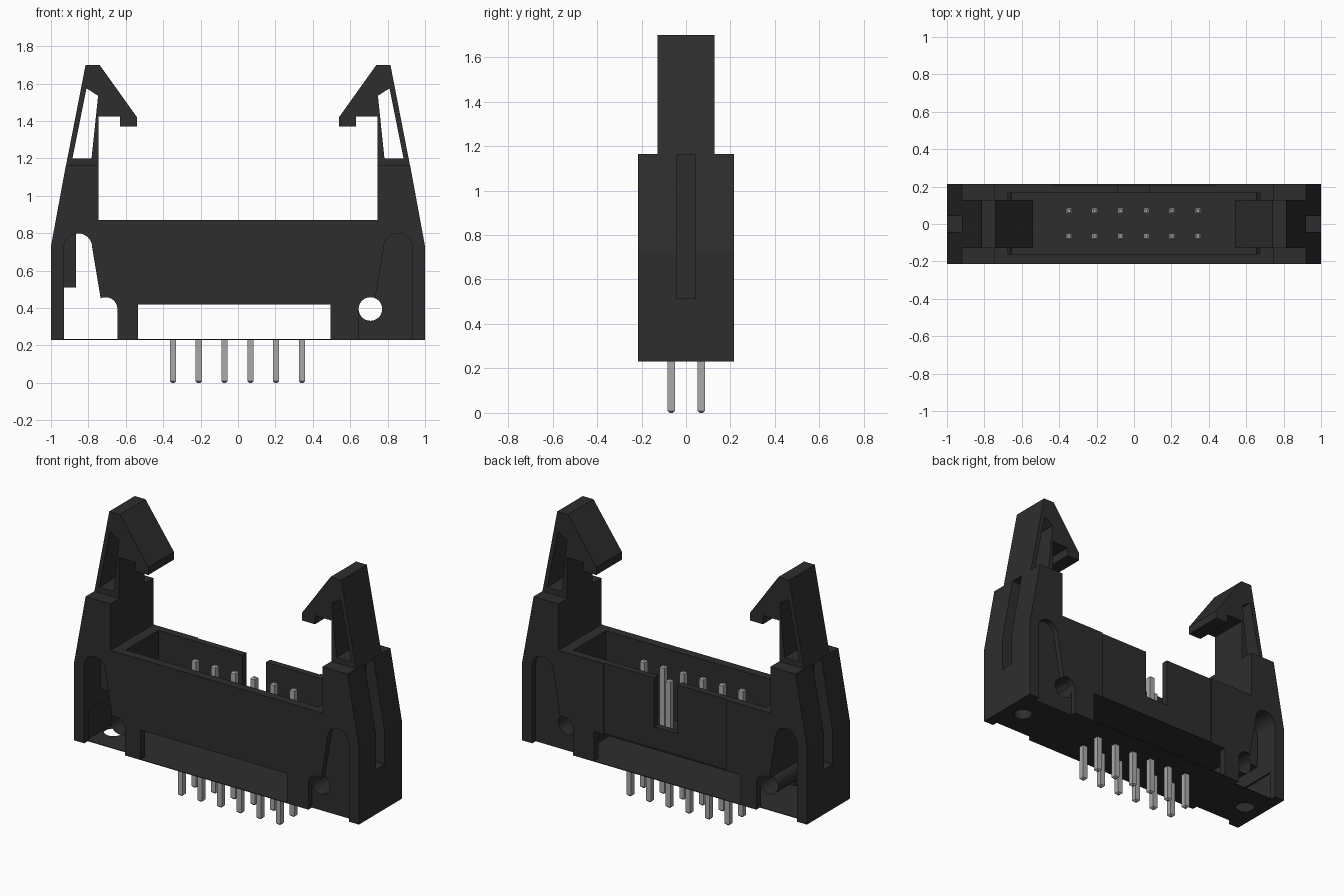
import bpy, bmesh
from math import cos, sin, radians
from mathutils import Matrix

if "Cube" in bpy.data.objects:
    bpy.data.objects.remove(bpy.data.objects["Cube"], do_unlink=True)


def material(name, value):
    m = bpy.data.materials.new(name)
    m.use_nodes = True
    colour = (value, value, value, 1)
    m.diffuse_color = colour
    m.node_tree.nodes["Principled BSDF"].inputs["Base Color"].default_value = colour
    return m


BLACK = material("black plastic", 0.027)
METAL = material("pin metal", 0.40)


def finish(name, bm, mat=BLACK):
    bmesh.ops.recalc_face_normals(bm, faces=bm.faces)
    mesh = bpy.data.meshes.new(name)
    bm.to_mesh(mesh)
    bm.free()
    mesh.materials.append(mat)
    ob = bpy.data.objects.new(name, mesh)
    bpy.context.collection.objects.link(ob)
    return ob


def prism(name, outline, y0, y1, side=1, caps=True):
    """Extrude an x-z outline along y, mirrored in x when side is -1."""
    bm = bmesh.new()
    face = bm.faces.new([bm.verts.new((side * x, y0, z)) for x, z in outline])
    new = bmesh.ops.extrude_face_region(bm, geom=[face], use_keep_orig=caps)["geom"]
    moved = [v for v in new if isinstance(v, bmesh.types.BMVert)]
    bmesh.ops.translate(bm, verts=moved, vec=(0, y1 - y0, 0))
    if not caps:
        ends = [f for f in bm.faces if len(f.verts) > 4]
        bmesh.ops.delete(bm, geom=ends, context="FACES_ONLY")
    return finish(name, bm)


def box(name, x0, x1, y0, y1, z0, z1):
    return prism(name, [(x0, z0), (x1, z0), (x1, z1), (x0, z1)], y0, y1)


def arc(cx, cz, r, a0, a1, n):
    angles = [radians(a0 + (a1 - a0) * i / n) for i in range(n + 1)]
    return [(cx + r * cos(a), cz + r * sin(a)) for a in angles]


def cut(target, cutter):
    mod = target.modifiers.new("cut", "BOOLEAN")
    mod.operation, mod.solver, mod.object = "DIFFERENCE", "EXACT", cutter
    bpy.context.view_layer.objects.active = target
    bpy.ops.object.modifier_apply(modifier=mod.name)
    bpy.data.objects.remove(cutter, do_unlink=True)


def slot_cutter(side):
    x0, x1 = sorted((side * 0.87, side * 1.2))
    return box("cutter", x0, x1, -0.043, 0.043, 0.515, 1.3)


# Housing with its two end towers
half = [(1, 0.23), (1, 0.73), (0.92, 1.165), (0.745, 1.165), (0.745, 0.87)]
housing = prism("housing", half + [(-x, z) for x, z in reversed(half)], -0.215, 0.215)

# Socket cavity, stepped back wall and keying notch
cut(housing, box("cutter", -0.675, 0.675, -0.16, 0.165, 0.43, 1.0))
cut(housing, box("cutter", -0.43, 0.43, 0.207, 0.4, 0.425, 1.0))
cut(housing, box("cutter", -0.085, 0.08, 0.1, 0.4, 0.56, 1.0))

# Hollow underside and the open strip at the front and back
cut(housing, box("cutter", -0.94, 0.62, -0.17, 0.17, 0.234, 0.42))
cut(housing, box("cutter", -0.535, 0.495, -0.4, 0.4, 0.234, 0.4201))


def arch(bottom):
    return ([(0.645, bottom), (0.93, bottom)]
            + arc(0.855, 0.725, 0.075, 0, 180, 16)
            + arc(0.708, 0.395, 0.063, 65, 180, 12))


# Arched side recesses, pivot holes, end slots and mounting holes
pivot = arc(0.708, 0.395, 0.063, 0, 350, 35)
for side in (1, -1):
    cut(housing, prism("cutter", arch(0.1), -0.5, -0.18, side))
    cut(housing, prism("cutter", arch(0.1), 0.18, 0.5, side))
    cut(housing, slot_cutter(side))
    bm = bmesh.new()
    bmesh.ops.create_cone(bm, cap_ends=True, segments=32, radius1=0.055, radius2=0.055,
                          depth=0.3, matrix=Matrix.Translation((side * 0.875, 0, 0.25)))
    cut(housing, finish("cutter", bm))
cut(housing, prism("cutter", pivot, -0.5, 0.5))
cut(housing, prism("cutter", arch(0.234), -0.5, 0.5, -1))

# Parts exposed inside the open right end
slot_pocket = box("slot_pocket", -0.95, -0.865, -0.05, 0.05, 0.51, 0.85)
cut(slot_pocket, slot_cutter(-1))
pivot_tube = prism("pivot_tube", pivot, -0.178, 0.178, -1, caps=False)
for p in pivot_tube.data.polygons:
    p.use_smooth = True

# Hooked latches, each with a window through it
hook = [(0.92, 1.16), (0.815, 1.7), (0.74, 1.7), (0.54, 1.42), (0.54, 1.37),
        (0.63, 1.37), (0.63, 1.425), (0.745, 1.425), (0.745, 1.16)]
window = [(0.885, 1.2), (0.81, 1.575), (0.748, 1.535), (0.783, 1.2)]
for side, word in ((1, "left"), (-1, "right")):
    latch = prism(word + "_latch", hook, -0.128, 0.128, side)
    cut(latch, prism("cutter", window, -0.5, 0.5, side))


def pin_part(name, x, y, z0, z1, tip):
    """Square pin with its tip end narrowed."""
    bm = bmesh.new()
    bmesh.ops.create_cube(bm, size=1)
    for v in bm.verts:
        v.co = (x + v.co.x * 0.033, y + v.co.y * 0.033, z1 if v.co.z > 0 else z0)
    ends = [e for e in bm.edges if all(abs(v.co.z - tip) < 1e-4 for v in e.verts)]
    bmesh.ops.bevel(bm, geom=ends, offset=0.009, segments=1, affect="EDGES")
    finish(name, bm, METAL)


# Two rows of six pins
for row, y in enumerate((-0.067, 0.069)):
    for i in range(6):
        x = -0.348 + i * 0.138
        pin_part(f"lower_pin_{row}_{i}", x, y, 0, 0.232, 0)
        pin_part(f"upper_pin_{row}_{i}", x, y, 0.425, 0.81, 0.81)
